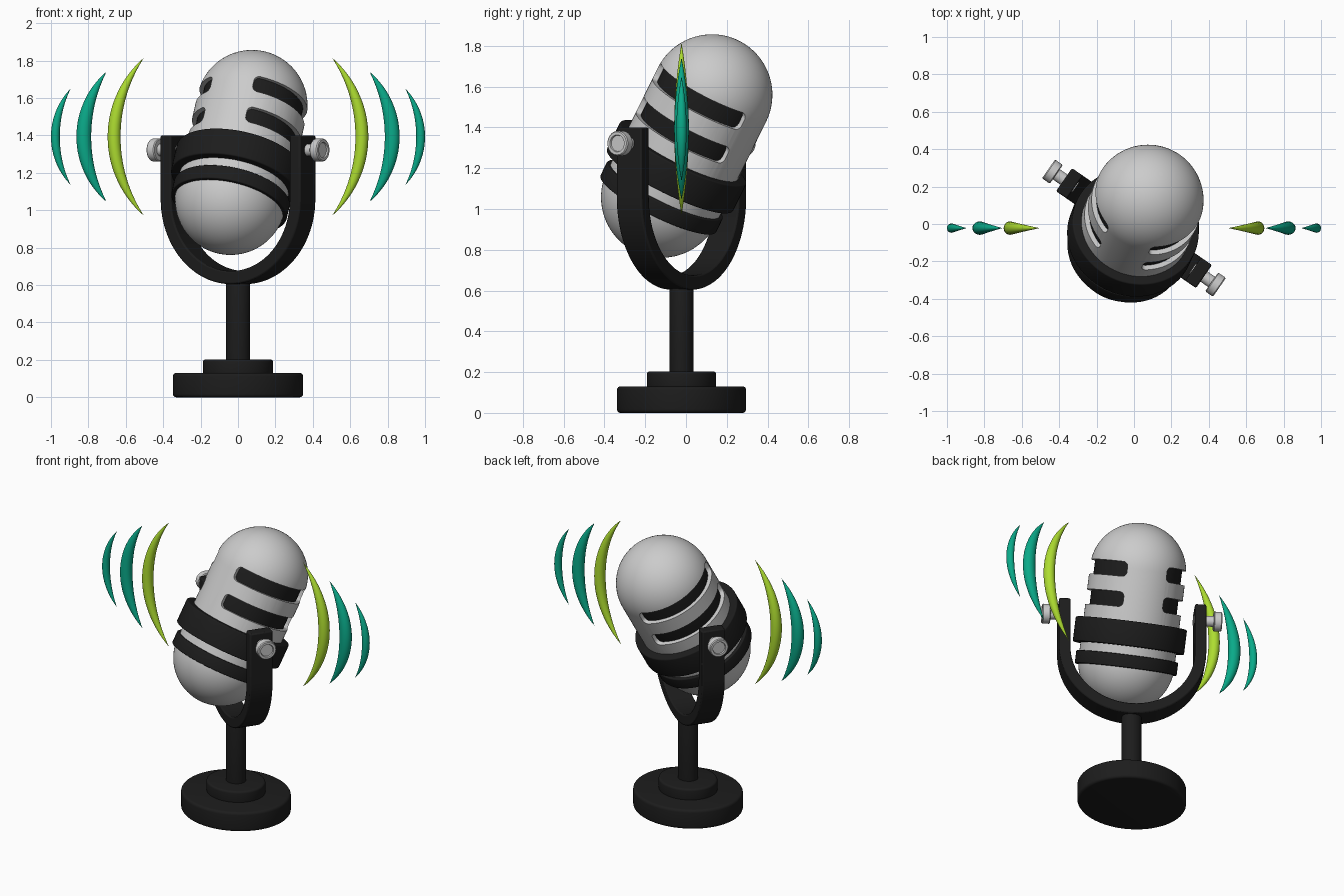
import bpy, bmesh
from math import sin, cos, pi, sqrt, radians
from mathutils import Vector, Matrix

if "Cube" in bpy.data.objects:
    bpy.data.objects.remove(bpy.data.objects["Cube"])


def material(name, rgb):
    m = bpy.data.materials.new(name)
    m.diffuse_color = (*rgb, 1)
    m.use_nodes = True
    m.node_tree.nodes["Principled BSDF"].inputs["Base Color"].default_value = m.diffuse_color
    return m


BLACK = material("black", (0.012, 0.012, 0.012))
LIME = material("lime", (0.42, 0.72, 0.03))
GREEN = material("green", (0.003, 0.4, 0.25))
CY = -0.022                      # shared centre line of the stand in y


def finish(name, bm, mat=None, matrix=Matrix()):
    bmesh.ops.remove_doubles(bm, verts=bm.verts, dist=1e-5)
    bmesh.ops.transform(bm, matrix=matrix, verts=bm.verts)
    bmesh.ops.recalc_face_normals(bm, faces=bm.faces)
    me = bpy.data.meshes.new(name)
    bm.to_mesh(me)
    bm.free()
    ob = bpy.data.objects.new(name, me)
    bpy.context.collection.objects.link(ob)
    if mat:
        me.materials.append(mat)
    return ob


def skin(bm, loops, caps=True):
    """Join equal-length loops of points into a tube."""
    rows = [[bm.verts.new(p) for p in loop] for loop in loops]
    n = len(rows[0])
    for a, b in zip(rows, rows[1:]):
        for i in range(n):
            j = (i + 1) % n
            bm.faces.new((a[i], a[j], b[j], b[i]))
    if caps:
        bm.faces.new(rows[0])
        bm.faces.new(rows[-1])


def lathe(name, profile, mat=None, matrix=Matrix(), seg=64):
    """Spin (radius, height) points that start and end on the axis."""
    bm = bmesh.new()
    vs = [bm.verts.new((r, 0, z)) for r, z in profile]
    es = [bm.edges.new(p) for p in zip(vs, vs[1:])]
    bmesh.ops.spin(bm, geom=vs + es, cent=(0, 0, 0), axis=(0, 0, 1),
                   angle=2 * pi, steps=seg, use_duplicate=False)
    return finish(name, bm, mat, matrix)


def disc(name, r, z0, z1, bev, mat=None, matrix=Matrix()):
    """Cylinder with rounded rims."""
    arc = [(bev * (1 - cos(k * pi / 8)), bev * (1 - sin(k * pi / 8))) for k in range(5)]
    low = [(r - dx, z0 + dz) for dx, dz in reversed(arc)]
    high = [(r - dx, z1 - dz) for dx, dz in arc]
    return lathe(name, [(0, z0)] + low + high + [(0, z1)] if arc[0][0] > arc[-1][0]
                 else [(0, z0)] + [(r - bev + bev * sin(k * pi / 8), z0 + bev - bev * cos(k * pi / 8)) for k in range(5)]
                 + [(r - bev + bev * cos(k * pi / 8), z1 - bev + bev * sin(k * pi / 8)) for k in range(5)]
                 + [(0, z1)], mat, matrix)


# stand: slightly oval base, step and stem
oval = Matrix.Translation((0, CY, 0)) @ Matrix.Diagonal((1, 0.91, 1, 1))
disc("base", 0.348, 0, 0.13, 0.018, BLACK, oval)
disc("base_step", 0.187, 0.12, 0.203, 0.014, BLACK, oval)
disc("stem", 0.064, 0.19, 0.64, 0.005, BLACK, oval)

# U-shaped yoke, turned about z
turn = Matrix.Translation((0, CY, 0)) @ Matrix.Rotation(radians(-34.7), 4, 'Z')
RO, RI, ZC, ZT, HW = 0.455, 0.385, 1.06, 1.40, 0.075
path = [(-1, 0, ZT)] + [(-cos(k * pi / 48), -sin(k * pi / 48), ZC) for k in range(49)] + [(1, 0, ZT)]
bm = bmesh.new()
skin(bm, [[(c * r, y, z + s * r) for r, y in ((RO, -HW), (RO, HW), (RI, HW), (RI, -HW))]
          for c, s, z in path])
yoke = finish("yoke", bm, BLACK, turn)
bev = yoke.modifiers.new("soft_edges", 'BEVEL')
bev.width, bev.segments = 0.008, 2

# clamp knobs with a dished face
for side, name in ((1, "right_knob"), (-1, "left_knob")):
    m = turn @ Matrix.Translation((0, 0, 1.322)) @ Matrix.Rotation(side * pi / 2, 4, 'Y')
    lathe(name, [(0, 0.38), (0.033, 0.38), (0.033, 0.505), (0.056, 0.505), (0.061, 0.51),
                 (0.061, 0.55), (0.056, 0.556), (0.042, 0.556), (0.039, 0.548), (0, 0.548)],
          None, m, 40)

# microphone frame: local z along the tilted axis, local x through the slot centres
low, top = Vector((-0.04, -0.12, 1.058)), Vector((0.075, 0.127, 1.56))
L = (top - low).length
az = (top - low).normalized()
ax = Vector((sin(radians(64)), -cos(radians(64)), 0))
ax = (ax - az * ax.dot(az)).normalized()
mic = Matrix((ax, az.cross(ax), az)).transposed().to_4x4()
mic.translation = low

# capsule body
R = 0.297
prof = [(R * sin(k * pi / 40), -R * cos(k * pi / 40)) for k in range(21)]
prof += [(R * cos(k * pi / 40), L + R * sin(k * pi / 40)) for k in range(21)]
prof[0], prof[-1] = (0, -R), (0, L + R)
body = lathe("microphone_body", prof, None, mic, 72)

# slot cutter: two rows on each side, rounded corners
bm = bmesh.new()
half, H, C = radians(65), 0.046, 0.03
cr = C / R
right = [half * k / 16 * (1 - cr / half) for k in range(17)]
right += [half - cr + cr * sin(k * pi / 12) for k in range(1, 7)]
angles = [-a for a in reversed(right[1:])] + right
for t in (0.375, 0.562):
    for base in (0, pi):
        loops = []
        for a in angles:
            d = max(0, abs(a) - (half - cr)) / cr
            h = H - C + C * sqrt(max(0, 1 - d * d))
            loops.append([(r * cos(a + base), r * sin(a + base), t + z)
                          for r, z in ((0.25, -h), (0.36, -h), (0.36, h), (0.25, h))])
        skin(bm, loops)
cutter = finish("slot_cutter", bm, None, mic)
cutter.hide_render = True
mod = body.modifiers.new("slots", 'BOOLEAN')
mod.operation, mod.object, mod.solver = 'DIFFERENCE', cutter, 'EXACT'
cut = bpy.data.meshes.new_from_object(body.evaluated_get(bpy.context.evaluated_depsgraph_get()))
body.modifiers.clear()
body.data = cut
bpy.data.objects.remove(cutter)

# dark core behind the slots, and the two bands
disc("slot_core", 0.27, 0.31, 0.625, 0.004, BLACK, mic)
disc("wide_band", 0.345, 0.093, 0.247, 0.008, BLACK, mic)
disc("narrow_band", 0.316, -0.04, 0.04, 0.006, BLACK, mic)

# sound waves: crescents with oval sections (tip x, inner x, outer x, half height, half depth)
waves = (("inner_wave", 0.503, 0.628, 0.697, 0.422, 0.036, LIME),
         ("middle_wave", 0.703, 0.785, 0.864, 0.348, 0.036, GREEN),
         ("outer_wave", 0.895, 0.953, 1.0, 0.257, 0.025, GREEN))


def bow(tip, peak, h, z):
    g = peak - tip
    r = (h * h + g * g) / (2 * g)
    return peak - r + sqrt(max(0, r * r - z * z))


for name, tip, xi, xo, h, depth, mat in waves:
    for side, label in ((1, "right_"), (-1, "left_")):
        bm = bmesh.new()
        loops = []
        for k in range(41):
            s = -cos(pi * (k + 0.15) / 40.3)
            z = s * h
            a, b = bow(tip, xi, h, z), bow(tip, xo, h, z)
            loops.append([(side * ((a + b) / 2 + (b - a) / 2 * cos(q * pi / 10)),
                           CY + depth * (1 - s * s) * sin(q * pi / 10), 1.393 + z)
                          for q in range(20)])
        skin(bm, loops)
        finish(label + name, bm, mat)

# smooth shading with sharp edges kept
for ob in bpy.context.collection.objects:
    ob.select_set(True)
    bpy.context.view_layer.objects.active = ob
bpy.ops.object.shade_smooth_by_angle(angle=radians(35))
